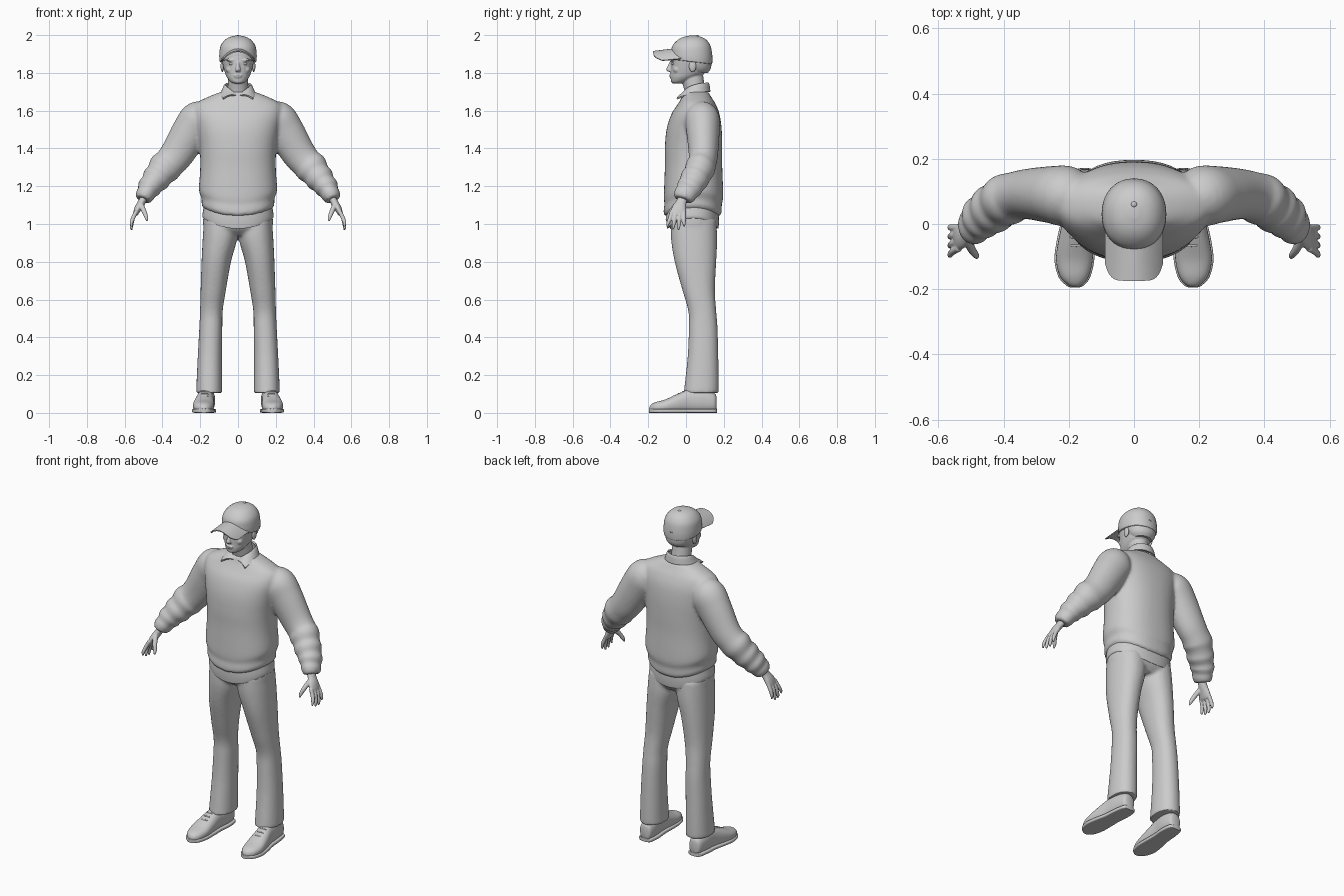
import bpy, bmesh, math
from mathutils import Vector

grey = bpy.data.materials.new("plain_grey")
grey.diffuse_color = (0.6, 0.6, 0.6, 1)
X, Y, Z = Vector((1, 0, 0)), Vector((0, 1, 0)), Vector((0, 0, 1))


def finish(name, bm):
    bmesh.ops.recalc_face_normals(bm, faces=bm.faces)
    me = bpy.data.meshes.new(name)
    bm.to_mesh(me)
    bm.free()
    me.materials.append(grey)
    ob = bpy.data.objects.new(name, me)
    bpy.context.collection.objects.link(ob)
    return ob


def spline(rows, steps):
    """Smooth rows of numbers with a Catmull-Rom curve."""
    out = []
    for i in range(len(rows) - 1):
        p = [Vector(rows[min(max(i + k, 0), len(rows) - 1)]) for k in (-1, 0, 1, 2)]
        for s in range(steps):
            t = s / steps
            out.append(0.5 * (2 * p[1] + (p[2] - p[0]) * t
                       + (2 * p[0] - 5 * p[1] + 4 * p[2] - p[3]) * t * t
                       + (3 * p[1] - p[0] - 3 * p[2] + p[3]) * t ** 3))
    return out + [Vector(rows[-1])]


def loft(name, rows, axis=None, ref=Y, p=2.0, n=32, steps=5, warp=None, side=1):
    """Skin rings (x, y, z, radius_a, radius_b); axis None = follow the path."""
    rows = spline(rows, steps)
    bm, rings = bmesh.new(), []
    pts = [Vector(r[:3]) for r in rows]
    for i, r in enumerate(rows):
        t = axis or (pts[min(i + 1, len(pts) - 1)] - pts[max(i - 1, 0)]).normalized()
        b = (ref - ref.dot(t) * t).normalized()
        a = b.cross(t)
        ring = []
        for k in range(n):
            c, s = math.cos(k * math.tau / n), math.sin(k * math.tau / n)
            c, s = (math.copysign(abs(q) ** (2 / p), q) for q in (c, s))
            v = pts[i] + a * c * r[3] + b * s * r[4]
            if warp:
                warp(v)
            v.x *= side
            ring.append(bm.verts.new(v))
        rings.append(ring)
    for r0, r1 in zip(rings, rings[1:]):
        for k in range(n):
            bm.faces.new((r0[k], r0[k - 1], r1[k - 1], r1[k]))
    bm.faces.new(rings[0])
    bm.faces.new(rings[-1])
    return finish(name, bm)


def ball(name, loc, size):
    bm = bmesh.new()
    bmesh.ops.create_uvsphere(bm, u_segments=20, v_segments=12, radius=1)
    for v in bm.verts:
        v.co = Vector(loc) + Vector(a * b for a, b in zip(v.co, size))
    return finish(name, bm)


def sheet(name, fn, nu, nv, thick):
    """Thin curved panel from a function of u in -1..1 and v in 0..1."""
    bm = bmesh.new()
    g = [[bm.verts.new(fn(-1 + 2 * i / nu, j / nv)) for j in range(nv + 1)] for i in range(nu + 1)]
    for i in range(nu):
        for j in range(nv):
            bm.faces.new((g[i][j], g[i + 1][j], g[i + 1][j + 1], g[i][j + 1]))
    ob = finish(name, bm)
    m = ob.modifiers.new("thickness", 'SOLIDIFY')
    m.thickness, m.offset = thick, 0
    return ob


def fuse(name, obs, voxel, smooth):
    """Join overlapping pieces into one soft skin."""
    bpy.ops.object.select_all(action='DESELECT')
    for o in obs:
        o.select_set(True)
    bpy.context.view_layer.objects.active = obs[0]
    bpy.ops.object.join()
    ob = obs[0]
    ob.name = name
    m = ob.modifiers.new("skin", 'REMESH')
    m.mode, m.voxel_size = 'VOXEL', voxel
    m = ob.modifiers.new("soften", 'SMOOTH')
    m.factor, m.iterations = 0.5, smooth
    return ob


# sweater: torso with a drooping hem, plus wrinkled sleeves
def hem(v):
    v.z += 0.05 * (v.x / 0.2) ** 2 * min(1, max(0, (1.28 - v.z) / 0.2))


body = loft("torso", [(0, .035, 1.04, .178, .14), (0, .035, 1.055, .192, .153), (0, .036, 1.085, .192, .153),
                      (0, .038, 1.105, .197, .152), (0, .04, 1.15, .207, .157), (0, .04, 1.3, .2, .152),
                      (0, .04, 1.4, .203, .152), (0, .043, 1.5, .218, .146), (0, .05, 1.58, .234, .128),
                      (0, .057, 1.635, .225, .1), (0, .056, 1.672, .16, .078), (0, .052, 1.7, .088, .066)],
            Z, p=2.3, n=48, warp=hem)
arm = [(.16, .075, 1.58, .07, .07), (.205, .085, 1.555, .1, .092), (.25, .09, 1.49, .1, .088),
       (.32, .092, 1.375, .09, .078), (.365, .085, 1.32, .084, .075), (.39, .075, 1.295, .088, .08),
       (.415, .06, 1.262, .074, .073), (.435, .045, 1.238, .076, .077), (.455, .03, 1.212, .062, .068),
       (.47, .018, 1.192, .064, .07), (.482, .004, 1.17, .05, .06), (.492, -.006, 1.153, .051, .06),
       (.503, -.016, 1.128, .04, .05)]
sleeves = [loft("sleeve", arm, side=s) for s in (1, -1)]
fuse("sweater", [body] + sleeves, .009, 4)

# shirt tail showing below the sweater, dipping front and back
def tail(v):
    v.z += 0.06 * (v.x / 0.19) ** 2 * max(0, min(1, (1.08 - v.z) / .1))


loft("shirt_tail", [(0, .036, .975, .18, .132), (0, .036, .98, .188, .136), (0, .036, 1.03, .187, .139),
                    (0, .036, 1.12, .18, .135)], Z, p=2.3, n=48, warp=tail)

# trousers: hips and two legs
hips = loft("hips", [(0, .045, .94, .15, .09), (0, .04, .98, .182, .126), (0, .038, 1.04, .184, .133),
                     (0, .036, 1.12, .175, .13)], Z, p=2.3)
leg = [(.092, .04, 1.02, .088, .12), (.096, .043, .92, .091, .122), (.115, .05, .8, .078, .11),
       (.131, .067, .65, .067, .086), (.141, .086, .54, .06, .074), (.144, .091, .45, .061, .076),
       (.149, .09, .3, .064, .081), (.152, .083, .15, .068, .09), (.152, .08, .105, .069, .092)]
legs = [loft("leg", leg, Z, p=2.2, side=s) for s in (1, -1)]
fuse("trousers", [hips] + legs, .009, 4)

# shoes, soles and laces
def grounded(v):
    v.z = max(v.z, .004)


shoe = [(.163, .162, .05, .015, .03), (.164, .15, .055, .036, .05), (.166, .09, .065, .045, .065),
        (.172, .02, .063, .045, .063), (.179, -.05, .048, .053, .05), (.183, -.11, .035, .056, .036),
        (.183, -.16, .028, .044, .029), (.181, -.185, .024, .024, .02), (.181, -.193, .022, .008, .008)]
for s, tag in ((1, "left"), (-1, "right")):
    loft(tag + "_shoe", shoe, -Y, Z, p=2.3, side=s, warp=grounded)
    loft(tag + "_sole", [(r[0], r[1] * 1.01, .011, r[3] + .005, .011) for r in shoe], -Y, Z, p=5, side=s)
    for y, z in ((-.015, .115), (-.04, .104), (-.065, .092)):
        ball(tag + "_lace", (s * .177, y, z - .004), (.022, .005, .005))

# hands: palm, four fingers and a thumb
for s, tag in ((1, "left"), (-1, "right")):
    parts = [loft("palm", [(.493, -.013, 1.15, .02, .026), (.51, -.025, 1.115, .02, .028),
                           (.528, -.036, 1.085, .019, .038), (.542, -.042, 1.055, .014, .041),
                           (.546, -.043, 1.045, .007, .034)], n=20, side=s)]
    for y0, y1, z1 in ((-.074, -.1, .985), (-.053, -.07, .97), (-.032, -.04, .968), (-.012, -.01, .985)):
        parts.append(loft("finger", [(.537, y0, 1.07, .011, .011), (.556, y0 * .6 + y1 * .4, 1.03, .011, .011),
                                     (.564, y0 * .2 + y1 * .8, z1 + .02, .009, .009),
                                     (.563, y1, z1, .004, .004)], n=12, side=s))
    parts.append(loft("thumb", [(.514, -.045, 1.105, .014, .016), (.498, -.078, 1.068, .013, .013),
                                (.485, -.096, 1.035, .01, .01), (.482, -.105, 1.015, .004, .004)], n=12, side=s))
    fuse(tag + "_hand", parts, .0035, 2)

# head, neck and face
head = loft("skull", [(0, -.046, 1.744, .022, .02), (0, -.036, 1.752, .039, .041), (0, -.012, 1.775, .058, .069),
                      (0, .01, 1.8, .069, .091), (0, .02, 1.835, .079, .101), (0, .024, 1.88, .086, .105),
                      (0, .027, 1.93, .083, .095), (0, .03, 1.96, .05, .06)], Z, p=2.2)
neck = loft("neck", [(0, .058, 1.66, .058, .055), (0, .045, 1.72, .055, .055), (0, .03, 1.79, .052, .06)])
nose = loft("nose", [(0, -.074, 1.86, .009, .012), (0, -.084, 1.835, .01, .014), (0, -.089, 1.817, .014, .016),
                     (0, -.084, 1.806, .012, .01)], Z, n=16)
face = [head, neck, nose, ball("upper_lip", (0, -.08, 1.787, ), (.024, .009, .005)),
        ball("lower_lip", (0, -.078, 1.778), (.02, .009, .005)), ball("chin", (0, -.064, 1.757), (.022, .016, .014))]
for s in (1, -1):
    face.append(ball("brow", (s * .036, -.07, 1.867), (.026, .012, .007)))
    face.append(ball("cheek", (s * .042, -.048, 1.818), (.022, .02, .02)))
fuse("head", face, .004, 3)
for s, tag in ((1, "left"), (-1, "right")):
    ball(tag + "_eye", (s * .034, -.069, 1.848), (.014, .008, .007))
    ball(tag + "_ear", (s * .083, .035, 1.835), (.009, .019, .03))
loft("hair", [(0, .065, 1.8, .055, .05), (0, .062, 1.82, .073, .068), (0, .055, 1.85, .085, .08),
              (0, .05, 1.89, .088, .085)], Z)

# shirt collar folded around the neck with two front points
def collar(u, v):
    a, b, e = u * math.pi, u * math.radians(118), u ** 4
    top = Vector((.066 * math.sin(a), .052 + .064 * math.cos(a), 1.745 - .07 * abs(u) ** 3))
    low = Vector((.09 * math.sin(b), .045 + .08 * math.cos(b) - .055 * e, 1.7 - .037 * e))
    return top.lerp(low, v) + Vector((0, 0, .012 * math.sin(v * math.pi)))


sheet("collar", collar, 48, 6, .009)

# cap: crown, arched brim, button and rear strap arch
loft("cap_crown", [(0, .03, 1.862, .094, .105), (0, .03, 1.868, .098, .109), (0, .03, 1.9, .099, .109),
                   (0, .029, 1.94, .093, .102), (0, .032, 1.97, .074, .081), (0, .034, 1.988, .048, .053),
                   (0, .036, 1.997, .015, .018)], Z, p=2.15, n=40, warp=lambda v: setattr(
                       v, "z", v.z - .12 * v.y * max(0, (1.94 - v.z) / .08)))


def brim(u, v):
    y0, y1 = -.076 + .075 * u * u, -.174 + .05 * u ** 6
    return (.086 * u, y0 + (y1 - y0) * v, 1.925 - .012 * v - .048 * u * u)


sheet("cap_brim", brim, 28, 8, .006)
ball("cap_button", (0, .06, 1.994), (.009, .009, .006))
arch = [(.04 * math.cos(t), .137 - .009 * abs(math.cos(t)), 1.857 + .035 * math.sin(t), .004, .004)
        for t in (math.pi * k / 8 for k in range(9))]
loft("cap_strap_arch", arch, n=10, steps=2)

# bake modifiers and smooth the shading
bpy.ops.object.select_all(action='SELECT')
bpy.context.view_layer.objects.active = bpy.context.selected_objects[0]
bpy.ops.object.convert(target='MESH')
bpy.ops.object.shade_smooth_by_angle(angle=math.radians(40))
